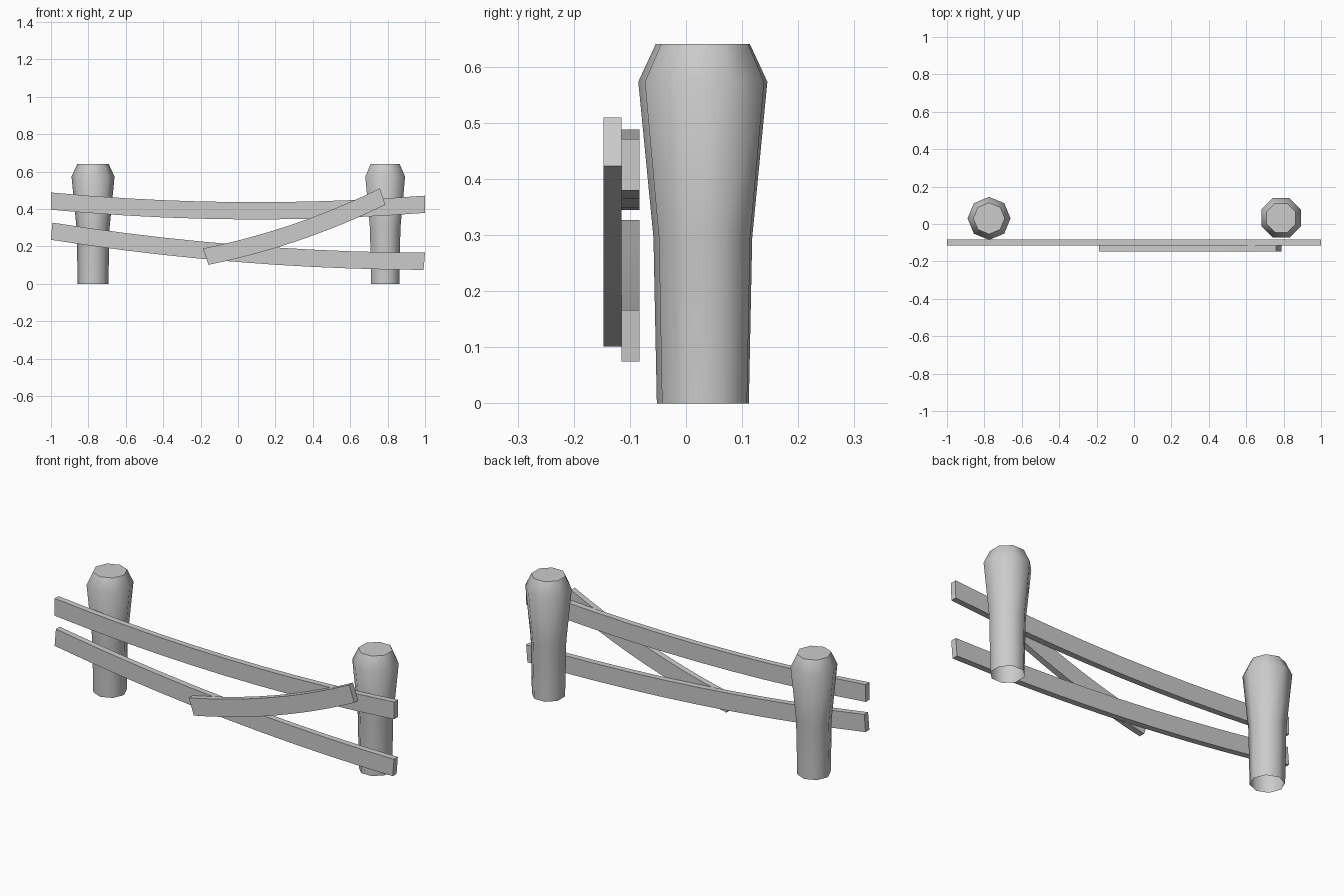
import bpy, bmesh, math
from mathutils import Matrix

cube = bpy.data.objects.get("Cube")
if cube:
    bpy.data.objects.remove(cube, do_unlink=True)

# One plain grey for everything
grey = bpy.data.materials.new("plain_grey")
grey.use_nodes = True
colour = (0.6, 0.6, 0.6, 1)
grey.diffuse_color = colour
grey.node_tree.nodes["Principled BSDF"].inputs["Base Color"].default_value = colour


def finish(name, bm, matrix, angle):
    bmesh.ops.recalc_face_normals(bm, faces=bm.faces)
    mesh = bpy.data.meshes.new(name)
    bm.to_mesh(mesh)
    bm.free()
    mesh.materials.append(grey)
    obj = bpy.data.objects.new(name, mesh)
    bpy.context.collection.objects.link(obj)
    obj.matrix_world = matrix
    bpy.ops.object.select_all(action='DESELECT')
    obj.select_set(True)
    bpy.context.view_layer.objects.active = obj
    bpy.ops.object.shade_smooth_by_angle(angle=math.radians(angle))


# Eight-sided post: capped on top, open underneath
def post(name, x, y, turn):
    profile = [(0.082, 0), (0.088, 0.295), (0.115, 0.573), (0.084, 0.64)]
    bm = bmesh.new()
    rings = [[bm.verts.new((r * math.cos(i * math.tau / 8), r * math.sin(i * math.tau / 8), z))
              for i in range(8)] for r, z in profile]
    for low, high in zip(rings, rings[1:]):
        for i in range(8):
            j = (i + 1) % 8
            bm.faces.new((low[i], low[j], high[j], high[i]))
    bm.faces.new(rings[-1])
    finish(name, bm, Matrix.Translation((x, y, 0)) @ Matrix.Rotation(math.radians(turn), 4, 'Z'), 60)


# Sagging plank between two end centres (x, z), with square-cut ends
def plank(name, start, end, y, sag, height=0.092, depth=0.032, steps=10):
    dx, dz = end[0] - start[0], end[1] - start[1]
    length = math.hypot(dx, dz)
    bm = bmesh.new()
    rings = []
    for i in range(steps + 1):
        t = i / steps
        z = -4 * sag * t * (1 - t)
        rings.append([bm.verts.new((t * length, a * depth / 2, z + b * height / 2))
                      for a, b in ((-1, -1), (1, -1), (1, 1), (-1, 1))])
    for a, b in zip(rings, rings[1:]):
        for i in range(4):
            j = (i + 1) % 4
            bm.faces.new((a[i], a[j], b[j], b[i]))
    bm.faces.new(rings[0])
    bm.faces.new(rings[-1])
    place = Matrix.Translation((start[0], y, start[1]))
    finish(name, bm, place @ Matrix.Rotation(-math.atan2(dz, dx), 4, 'Y'), 30)


post("right_post", -0.775, 0.03, 0)
post("left_post", 0.787, 0.033, 22.5)

plank("upper_rail", (-1, 0.442), (1, 0.425), -0.099, 0.043)
plank("lower_rail", (-0.996, 0.281), (0.996, 0.12), -0.099, 0.038)
plank("fallen_rail", (-0.172, 0.145), (0.773, 0.466), -0.131, 0.032)
